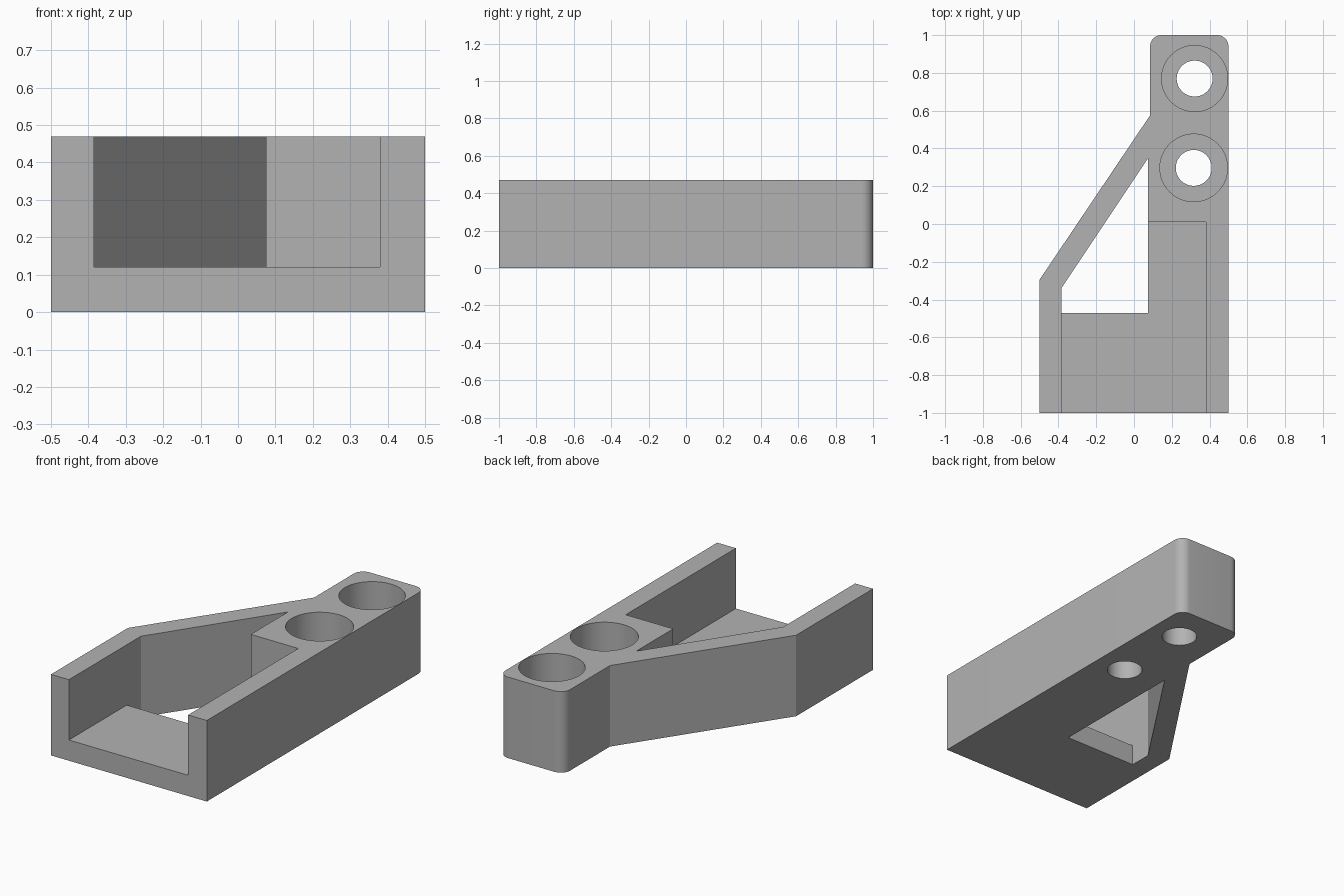
import bpy, bmesh, math

cube = bpy.data.objects.get("Cube")
if cube:
    bpy.data.objects.remove(cube, do_unlink=True)

HEIGHT, FLOOR = 0.47, 0.12

grey = bpy.data.materials.new("plain grey")
grey.use_nodes = True
colour = (0.45, 0.45, 0.45, 1)
grey.diffuse_color = colour
grey.node_tree.nodes["Principled BSDF"].inputs["Base Color"].default_value = colour


def prism(name, outline, z0, z1):
    """Extrude a flat outline (counter-clockwise) between two heights."""
    bm = bmesh.new()
    face = bm.faces.new([bm.verts.new((x, y, z0)) for x, y in outline])
    top = bmesh.ops.extrude_face_region(bm, geom=[face])["geom"]
    verts = [g for g in top if isinstance(g, bmesh.types.BMVert)]
    bmesh.ops.translate(bm, verts=verts, vec=(0, 0, z1 - z0))
    bmesh.ops.recalc_face_normals(bm, faces=bm.faces)
    mesh = bpy.data.meshes.new(name)
    bm.to_mesh(mesh)
    bm.free()
    mesh.materials.append(grey)
    obj = bpy.data.objects.new(name, mesh)
    bpy.context.collection.objects.link(obj)
    return obj


def arc(cx, cy, r, start, end, steps):
    return [(cx + r * math.cos(a), cy + r * math.sin(a))
            for a in (math.radians(start + (end - start) * i / steps)
                      for i in range(steps + 1))]


def circle(cx, cy, r):
    return arc(cx, cy, r, 0, 360, 64)[:-1]


# Bracket body with two rounded back corners
R = 0.06
body = prism("bracket_body",
             [(-0.5, -1), (0.5, -1)]
             + arc(0.5 - R, 1 - R, R, 0, 90, 10)
             + arc(0.085 + R, 1 - R, R, 90, 180, 10)
             + [(0.085, 0.575), (-0.5, -0.295)], 0, HEIGHT)

# Front channel, triangular window and two counterbored holes
cutters = [
    prism("channel_cutter",
          [(-0.385, -1.1), (0.38, -1.1), (0.38, 0.01), (0.075, 0.01),
           (0.075, -0.4), (-0.385, -0.4)], FLOOR, 0.6),
    prism("window_cutter",
          [(-0.385, -0.47), (0.075, -0.47), (0.075, 0.35), (-0.385, -0.34)],
          -0.1, 0.6),
]
for x, y, wide in ((0.321, 0.77, 0.175), (0.316, 0.297, 0.179)):
    cutters.append(prism("counterbore_cutter", circle(x, y, wide), FLOOR, 0.6))
    cutters.append(prism("bolt_hole_cutter", circle(x, y, 0.095), -0.1, 0.3))

for cutter in cutters:
    mod = body.modifiers.new(cutter.name, "BOOLEAN")
    mod.operation = "DIFFERENCE"
    mod.solver = "EXACT"
    mod.object = cutter

# Apply the cuts, then remove the cutters
bpy.context.view_layer.update()
graph = bpy.context.evaluated_depsgraph_get()
cut_mesh = bpy.data.meshes.new_from_object(body.evaluated_get(graph))
body.modifiers.clear()
body.data = cut_mesh
for cutter in cutters:
    bpy.data.objects.remove(cutter, do_unlink=True)

# Smooth the round walls, keep hard edges sharp
bpy.ops.object.select_all(action="DESELECT")
body.select_set(True)
bpy.context.view_layer.objects.active = body
bpy.ops.object.shade_smooth_by_angle(angle=math.radians(25))
